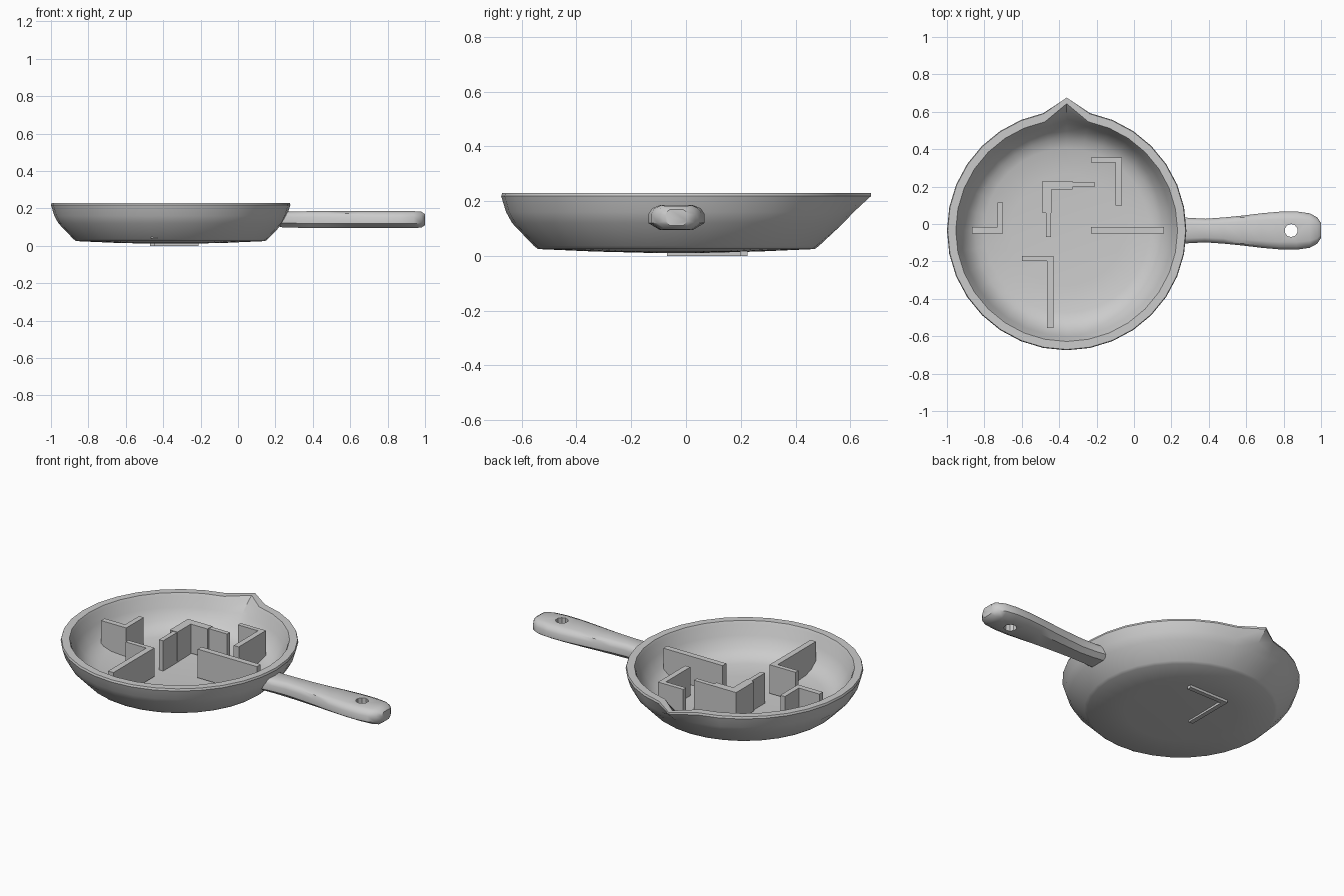
import bpy, bmesh, math

if "Cube" in bpy.data.objects:
    bpy.data.objects.remove(bpy.data.objects["Cube"], do_unlink=True)

CX, CY = -0.36, -0.035      # centre of the bowl
SIDES = 32

grey = bpy.data.materials.new("cast_grey")
grey.use_nodes = True
grey.diffuse_color = (0.6, 0.6, 0.6, 1)
grey.node_tree.nodes["Principled BSDF"].inputs["Base Color"].default_value = (0.6, 0.6, 0.6, 1)


def finish(name, bm):
    bmesh.ops.recalc_face_normals(bm, faces=bm.faces[:])
    mesh = bpy.data.meshes.new(name)
    bm.to_mesh(mesh)
    bm.free()
    mesh.materials.append(grey)
    obj = bpy.data.objects.new(name, mesh)
    bpy.context.collection.objects.link(obj)
    return obj


def smooth(obj, degrees):
    bpy.ops.object.select_all(action='DESELECT')
    obj.select_set(True)
    bpy.context.view_layer.objects.active = obj
    bpy.ops.object.shade_smooth_by_angle(angle=math.radians(degrees))


def loft(name, rings):
    """Join closed rings of equal length and cap both ends."""
    bm = bmesh.new()
    loops = [[bm.verts.new(p) for p in ring] for ring in rings]
    n = len(loops[0])
    for a, b in zip(loops, loops[1:]):
        for i in range(n):
            j = (i + 1) % n
            bm.faces.new((a[i], a[j], b[j], b[i]))
    bm.faces.new(loops[0])
    bm.faces.new(loops[-1])
    return finish(name, bm)


# Bowl: radius, height and how far the pouring lip pulls the back vertex out
bowl_profile = [
    (0.10, 0.011, 0), (0.30, 0.016, 0), (0.505, 0.025, 0), (0.52, 0.036, 0),
    (0.60, 0.12, 0.01), (0.622, 0.16, 0.025), (0.64, 0.218, 0.07),
    (0.636, 0.23, 0.075), (0.593, 0.23, 0.085), (0.585, 0.215, 0.07),
    (0.565, 0.155, 0.025), (0.53, 0.095, 0), (0.49, 0.062, 0),
    (0.44, 0.045, 0), (0.30, 0.036, 0), (0.10, 0.03, 0),
]
rings = []
for r, z, pull in bowl_profile:
    ring = []
    for i in range(SIDES):
        a = math.tau * i / SIDES
        rr = r + (pull if i == SIDES // 4 else 0)
        ring.append((CX + rr * math.cos(a), CY + rr * math.sin(a), z))
    rings.append(ring)
smooth(loft("pan_bowl", rings), 35)

# Handle: rounded section swept along x with varying half width and thickness
section = [(-0.6, -1), (0.6, -1), (1, -0.45), (1, 0.3), (0.87, 0.75),
           (0.6, 1), (-0.6, 1), (-0.87, 0.75), (-1, 0.3), (-1, -0.45)]
stations = [(0.225, 0.078, 0.9), (0.29, 0.068, 0.95), (0.38, 0.063, 1),
            (0.48, 0.070, 1), (0.58, 0.080, 1), (0.68, 0.092, 1),
            (0.78, 0.101, 1), (0.87, 0.102, 1), (0.94, 0.092, 1),
            (0.98, 0.070, 0.95), (1.0, 0.040, 0.65)]
handle = loft("handle", [[(x, CY + w * u, 0.14 + 0.045 * t * v) for u, v in section]
                         for x, w, t in stations])

# Hanging hole through the handle
bm = bmesh.new()
bmesh.ops.create_cone(bm, cap_ends=True, segments=10, radius1=0.035, radius2=0.035, depth=0.4)
bmesh.ops.translate(bm, verts=bm.verts[:], vec=(0.84, CY, 0.14))
cutter = finish("hole_cutter", bm)
cutter.hide_render = True
cut = handle.modifiers.new("hole", 'BOOLEAN')
cut.operation = 'DIFFERENCE'
cut.solver = 'EXACT'
cut.object = cutter
bpy.ops.object.select_all(action='DESELECT')
handle.select_set(True)
bpy.context.view_layer.objects.active = handle
bpy.ops.object.modifier_apply(modifier=cut.name)
bpy.data.objects.remove(cutter, do_unlink=True)
smooth(handle, 35)


def wall(name, outline, z0=0.04, z1=0.21):
    """Upright wall extruded from a plan outline."""
    bm = bmesh.new()
    face = bm.faces.new([bm.verts.new((x, y, z0)) for x, y in outline])
    top = bmesh.ops.extrude_face_region(bm, geom=[face])["geom"]
    bmesh.ops.translate(bm, verts=[v for v in top if isinstance(v, bmesh.types.BMVert)],
                        vec=(0, 0, z1 - z0))
    return finish(name, bm)


def corner(cx, cy, ex, ey, tx, ty):
    """L outline: outer corner, arm ends and wall thicknesses."""
    sx, sy = math.copysign(tx, ex - cx), math.copysign(ty, ey - cy)
    return [(cx, cy), (ex, cy), (ex, cy + sy), (cx + sx, cy + sy), (cx + sx, ey), (cx, ey)]


# Upright dividers standing in the bowl
wall("back_divider", corner(-0.065, 0.355, -0.23, 0.10, 0.033, 0.027))
wall("right_divider", corner(-0.70, -0.05, -0.865, 0.115, 0.03, 0.033))
wall("front_divider", corner(-0.43, -0.17, -0.60, -0.555, 0.035, 0.027))
wall("left_divider", [(-0.23, -0.05), (0.16, -0.05), (0.16, -0.015), (-0.23, -0.015)])

# Centre divider passes through the floor, with a thicker inner corner
wall("centre_divider", corner(-0.47, 0.225, -0.21, -0.07, 0.027, 0.027), z0=0.0)
wall("centre_divider_core", corner(-0.49, 0.23, -0.33, 0.06, 0.05, 0.045), z1=0.213)
